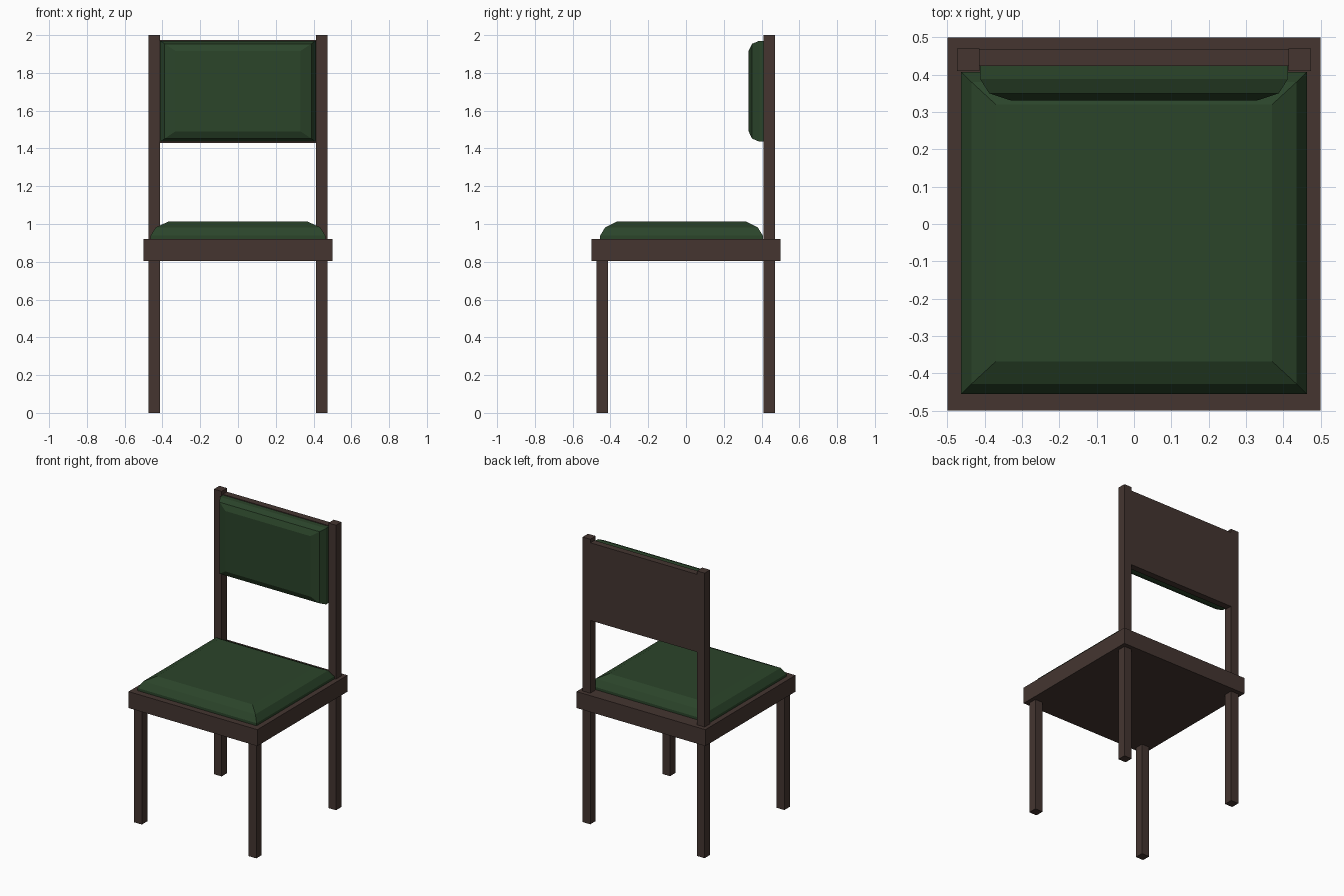
import bpy, bmesh
from mathutils import Vector

if "Cube" in bpy.data.objects:
    bpy.data.objects.remove(bpy.data.objects["Cube"])


def material(name, rgb):
    m = bpy.data.materials.new(name)
    m.diffuse_color = (*rgb, 1)
    m.use_nodes = True
    m.node_tree.nodes["Principled BSDF"].inputs["Base Color"].default_value = m.diffuse_color
    return m


WOOD = material("dark_wood", (0.058, 0.036, 0.030))
FABRIC = material("green_fabric", (0.024, 0.058, 0.023))


def finish(name, bm, mat):
    bmesh.ops.recalc_face_normals(bm, faces=bm.faces)
    me = bpy.data.meshes.new(name)
    bm.to_mesh(me)
    bm.free()
    me.materials.append(mat)
    ob = bpy.data.objects.new(name, me)
    bpy.context.collection.objects.link(ob)
    return ob


def box(name, lo, hi, mat=WOOD):
    lo, hi = Vector(lo), Vector(hi)
    bm = bmesh.new()
    bmesh.ops.create_cube(bm, size=1)
    for v in bm.verts:
        v.co = (lo + hi) / 2 + v.co * (hi - lo)
    return finish(name, bm, mat)


def cushion(name, u, v, rings, place):
    """Stack of rectangles; each ring is (inset_u, inset_v, height)."""
    bm = bmesh.new()
    loops = []
    for iu, iv, h in rings:
        pts = [(u[0] + iu, v[0] + iv), (u[1] - iu, v[0] + iv),
               (u[1] - iu, v[1] - iv), (u[0] + iu, v[1] - iv)]
        loops.append([bm.verts.new(place(a, b, h)) for a, b in pts])
    for a, b in zip(loops, loops[1:]):
        for i in range(4):
            j = (i + 1) % 4
            bm.faces.new((a[i], a[j], b[j], b[i]))
    bm.faces.new(loops[0])
    bm.faces.new(loops[-1])
    return finish(name, bm, FABRIC)


# Legs: short in front, rear ones run up to become the back posts
for side, x in (("left", -0.444), ("right", 0.444)):
    box(f"front_leg_{side}", (x - 0.03, -0.474, 0), (x + 0.03, -0.414, 0.81))
    box(f"back_post_{side}", (x - 0.03, 0.41, 0), (x + 0.03, 0.47, 2))

# Seat slab
box("seat_frame", (-0.5, -0.5, 0.805), (0.5, 0.5, 0.92))

# Backrest panel between the posts
box("back_panel", (-0.414, 0.423, 1.43), (0.414, 0.469, 1.975))

# Padded cushions with a two-step bevel
cushion("seat_cushion", (-0.463, 0.463), (-0.455, 0.407),
        [(0, 0, 0.915), (0, 0, 0.938), (0.028, 0.027, 0.982), (0.093, 0.087, 1.012)],
        lambda a, b, h: (a, b, h))
cushion("back_cushion", (-0.412, 0.412), (1.436, 1.97),
        [(0, 0, 0.425), (0, 0, 0.388), (0.024, 0.016, 0.35), (0.082, 0.055, 0.331)],
        lambda a, b, h: (a, h, b))
